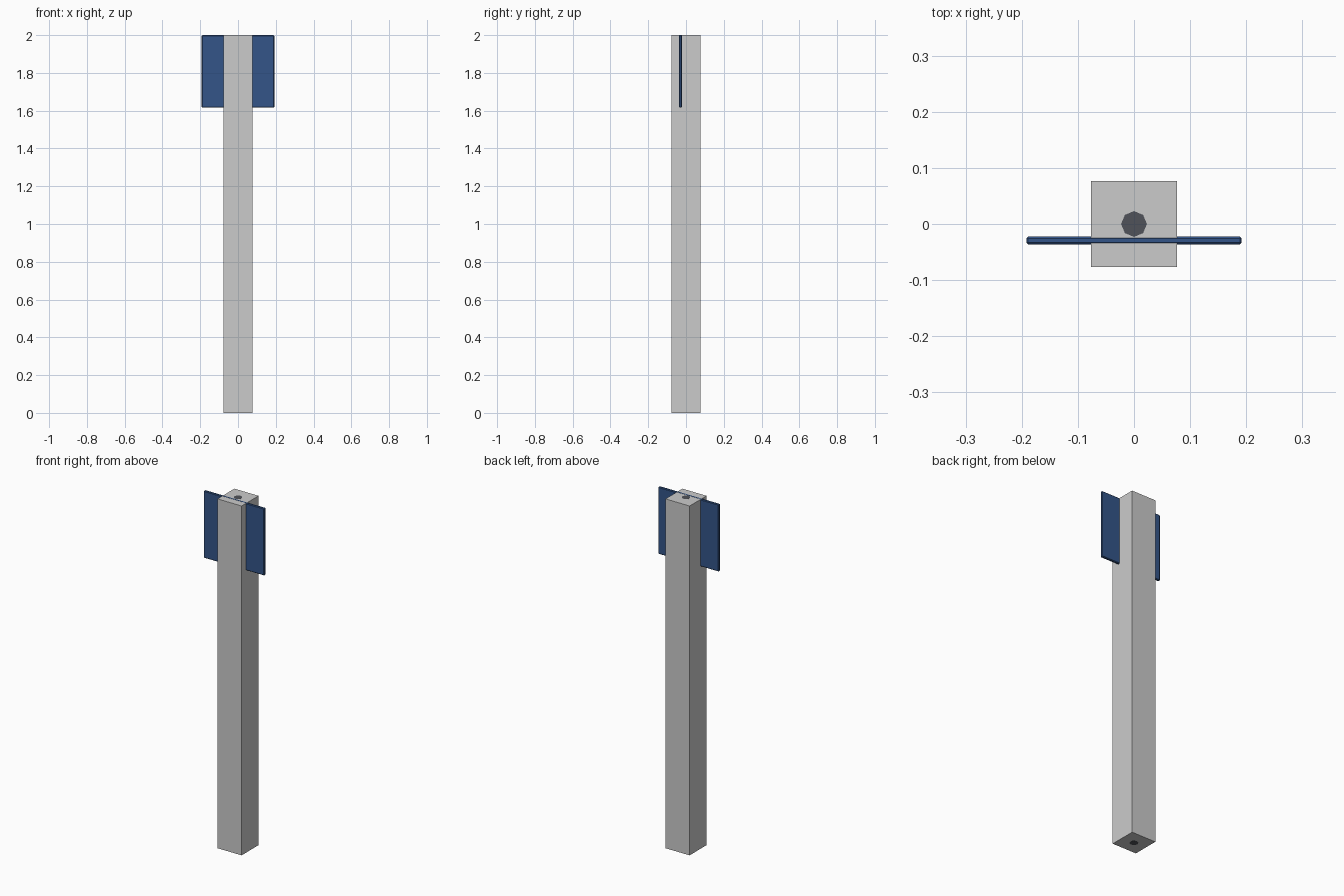
import bpy

if "Cube" in bpy.data.objects:
    bpy.data.objects.remove(bpy.data.objects["Cube"])


def material(name, rgb):
    m = bpy.data.materials.new(name)
    m.diffuse_color = (*rgb, 1.0)
    m.use_nodes = True
    m.node_tree.nodes["Principled BSDF"].inputs["Base Color"].default_value = m.diffuse_color
    return m


def box(name, size, centre):
    bpy.ops.mesh.primitive_cube_add(size=1, location=centre)
    ob = bpy.context.object
    ob.name = name
    ob.scale = size
    bpy.ops.object.transform_apply(location=False, rotation=False, scale=True)
    return ob


HEIGHT = 2.0
GAP = 0.0005  # keeps inset ends from fighting with the post ends

# Square post
box("post", (0.153, 0.153, HEIGHT - 2 * GAP), (0, 0, HEIGHT / 2))

# Eight-sided core rod showing at both ends
bpy.ops.mesh.primitive_cylinder_add(vertices=8, radius=0.023, depth=HEIGHT,
                                    location=(0, 0, HEIGHT / 2))
rod = bpy.context.object
rod.name = "core_rod"
rod.data.materials.append(material("dark_steel", (0.08, 0.085, 0.1)))

# Thin square panel passing through the top of the post, chamfered edges
side = 0.384
panel = box("sign_panel", (side, 0.0145, side), (0, -0.0295, HEIGHT - side / 2))
bevel = panel.modifiers.new("chamfer", 'BEVEL')
bevel.width = 0.0035
bevel.segments = 1
panel.data.materials.append(material("blue_panel", (0.033, 0.09, 0.25)))
